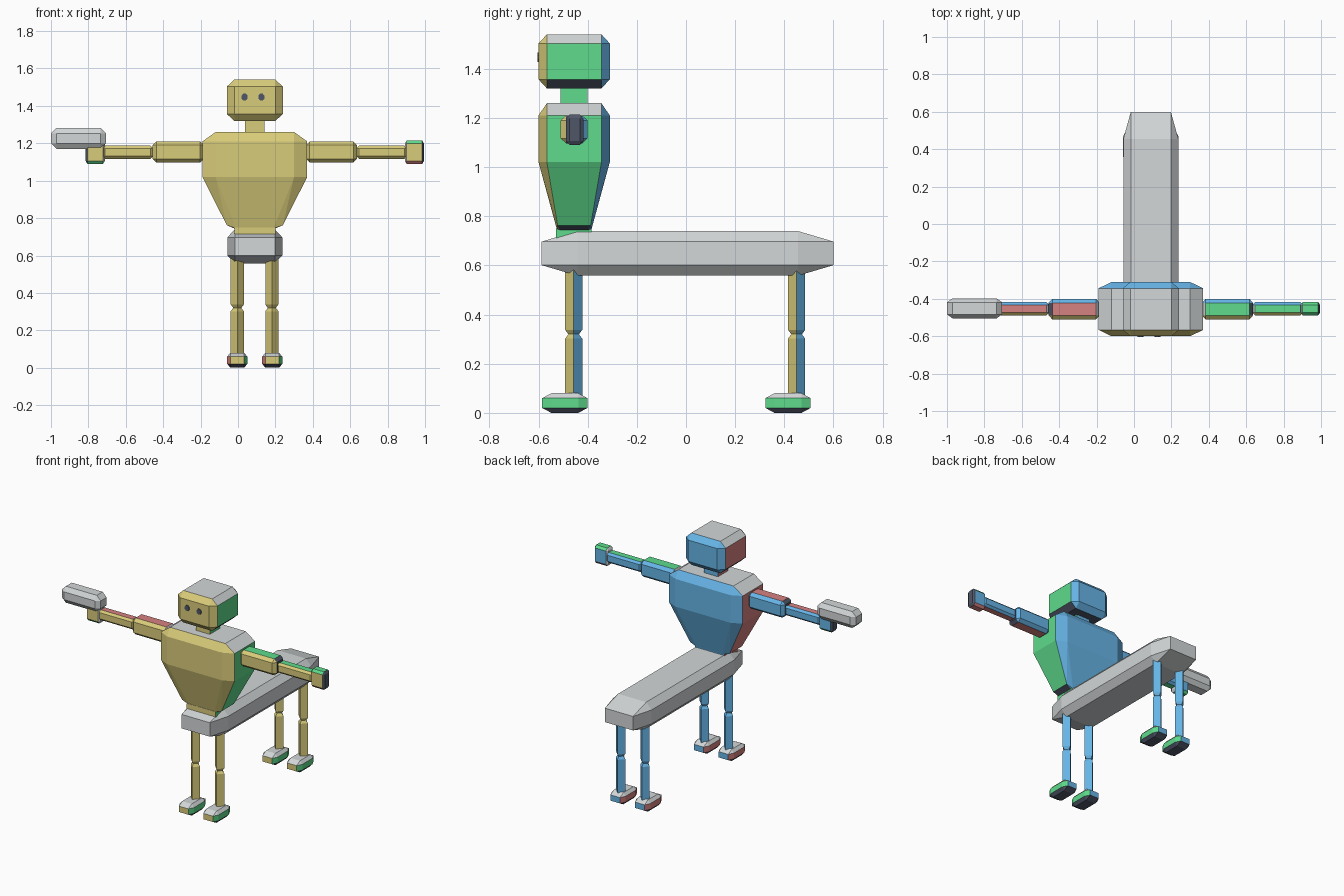
import bpy, bmesh, math
from mathutils import Vector

if "Cube" in bpy.data.objects:
    bpy.data.objects.remove(bpy.data.objects["Cube"])


def material(name, rgb):
    m = bpy.data.materials.new(name)
    lin = [((c / 255 + 0.055) / 1.055) ** 2.4 for c in rgb]
    m.diffuse_color = (*lin, 1)
    m.use_nodes = True
    m.node_tree.nodes["Principled BSDF"].inputs["Base Color"].default_value = m.diffuse_color
    return m


GREY, YELLOW, BLUE, GREEN, RED, DARK = range(6)
MATS = [material("light grey", (211, 215, 216)),
        material("yellow", (217, 204, 122)),
        material("blue", (106, 186, 238)),
        material("green", (94, 219, 140)),
        material("red", (214, 130, 128)),
        material("dark slate", (80, 86, 104))]

# Colour of the negative and positive side of each axis
UPRIGHT = {0: (RED, GREEN), 1: (YELLOW, BLUE), 2: (DARK, GREY)}
ARM_R = {0: (GREY, DARK), 1: (YELLOW, BLUE), 2: (RED, GREEN)}
ARM_L = {0: (DARK, GREY), 1: (YELLOW, BLUE), 2: (GREEN, RED)}
PLAIN = {a: (GREY, GREY) for a in range(3)}
EYE = {a: (DARK, DARK) for a in range(3)}


def hull(name, points, colours=UPRIGHT, order=(1, 2, 0), limits=(0.15, 0.15, 0.15)):
    """Convex solid; each face takes the colour of the first axis it leans towards."""
    bm = bmesh.new()
    for p in points:
        bm.verts.new(p)
    bmesh.ops.remove_doubles(bm, verts=bm.verts, dist=1e-5)
    bmesh.ops.convex_hull(bm, input=bm.verts)
    bmesh.ops.dissolve_limit(bm, angle_limit=0.01, verts=bm.verts, edges=bm.edges)
    bmesh.ops.recalc_face_normals(bm, faces=bm.faces)
    bm.normal_update()
    for f in bm.faces:
        for a in order:
            if abs(f.normal[a]) > limits[a]:
                f.material_index = colours[a][f.normal[a] > 0]
                break
    me = bpy.data.meshes.new(name)
    bm.to_mesh(me)
    bm.free()
    for m in MATS:
        me.materials.append(m)
    ob = bpy.data.objects.new(name, me)
    bpy.context.collection.objects.link(ob)
    return ob


def block(name, xr, yr, zr, bevel, **kw):
    """Box with every edge chamfered by the given amount per axis."""
    rng = (xr, yr, zr)
    c = [(r[0] + r[1]) / 2 for r in rng]
    h = [(r[1] - r[0]) / 2 for r in rng]
    pts = []
    for a in range(3):
        for sx in (-1, 1):
            for sy in (-1, 1):
                for sz in (-1, 1):
                    s = (sx, sy, sz)
                    pts.append(Vector([c[i] + s[i] * (h[i] - (0 if i == a else bevel[i]))
                                       for i in range(3)]))
    return hull(name, pts, **kw)


def ring(z, cx, cy, hx, hy, bx, by):
    """Rectangle with cut corners at height z."""
    return [(cx + sx * u, cy + sy * v, z) for sx in (-1, 1) for sy in (-1, 1)
            for u, v in ((hx, hy - by), (hx - bx, hy))]


CX, CY = 0.09, -0.455   # centre of the upper figure

# Head, neck and eyes
block("head", (-0.06, 0.24), (-0.60, -0.31), (1.32, 1.54), (0.04, 0.034, 0.037))
block("neck", (0.037, 0.143), (-0.51, -0.40), (1.24, 1.34), (0.0, 0.0, 0.0))
for side, ex in (("left", 0.035), ("right", 0.125)):
    hull("eye_" + side,
         [(ex + 0.018 * math.cos(math.pi * (k + 0.5) / 4), y,
           1.447 + 0.02 * math.sin(math.pi * (k + 0.5) / 4))
          for k in range(8) for y in (-0.605, -0.598)], colours=EYE)

# Torso tapering to the waist
hull("torso",
     ring(0.745, CX, CY, 0.11, 0.07, 0.01, 0.01)
     + ring(0.762, CX, CY, 0.15, 0.073, 0.04, 0.006)
     + ring(1.02, CX, CY, 0.28, 0.145, 0.07, 0.034)
     + ring(1.21, CX, CY, 0.28, 0.145, 0.07, 0.034)
     + ring(1.26, CX, CY, 0.21, 0.111, 0, 0),
     limits=(0.15, 0.15, 0.5))
block("waist", (-0.02, 0.20), (-0.528, -0.385), (0.66, 0.75), (0.0, 0.0, 0.0))

# Long animal body
block("long_body", (-0.057, 0.237), (-0.587, 0.60), (0.558, 0.74), (0.04, 0.145, 0.043),
      colours=PLAIN)

# Legs and feet
for end, ly, fy in (("front", -0.457, -0.493), ("back", 0.45, 0.415)):
    for side, lx, fx in (("left", -0.004, -0.004), ("right", 0.181, 0.183)):
        for part, z0, z1 in (("upper", 0.318, 0.60), ("lower", 0.05, 0.322)):
            pts = []
            for z, r in ((z0, 0.02), (z0 + 0.02, 0.035), (z1 - 0.02, 0.035), (z1, 0.02)):
                pts += [(lx - r, ly, z), (lx + r, ly, z), (lx, ly - r, z), (lx, ly + r, z)]
            hull(f"{end}_{side}_{part}_leg", pts)
        block(f"{end}_{side}_foot", (fx - 0.054, fx + 0.054), (fy - 0.092, fy + 0.092),
              (0.0, 0.08), (0.018, 0.037, 0.02), order=(2, 0, 1))

# Arms stretched out to both sides
for side, s, cols in (("right", 1, ARM_R), ("left", -1, ARM_L)):
    def span(a, b):
        return tuple(sorted((CX + s * (a - CX), CX + s * (b - CX))))
    block(side + "_upper_arm", span(0.363, 0.637), (-0.51, -0.40), (1.097, 1.21),
          (0.02, 0.022, 0.02), colours=cols, order=(1, 0, 2))
    block(side + "_lower_arm", span(0.633, 0.905), (-0.488, -0.418), (1.117, 1.187),
          (0.015, 0.014, 0.014), colours=cols, order=(1, 0, 2))
    block(side + "_hand", span(0.892, 0.995), (-0.488, -0.418), (1.09, 1.214),
          (0.01, 0.014, 0.016), colours=cols, order=(0, 2, 1))

# Grey block held in the left hand
block("held_block", (-1.0, -0.705), (-0.505, -0.397), (1.17, 1.283), (0.03, 0.022, 0.03),
      colours=PLAIN)
